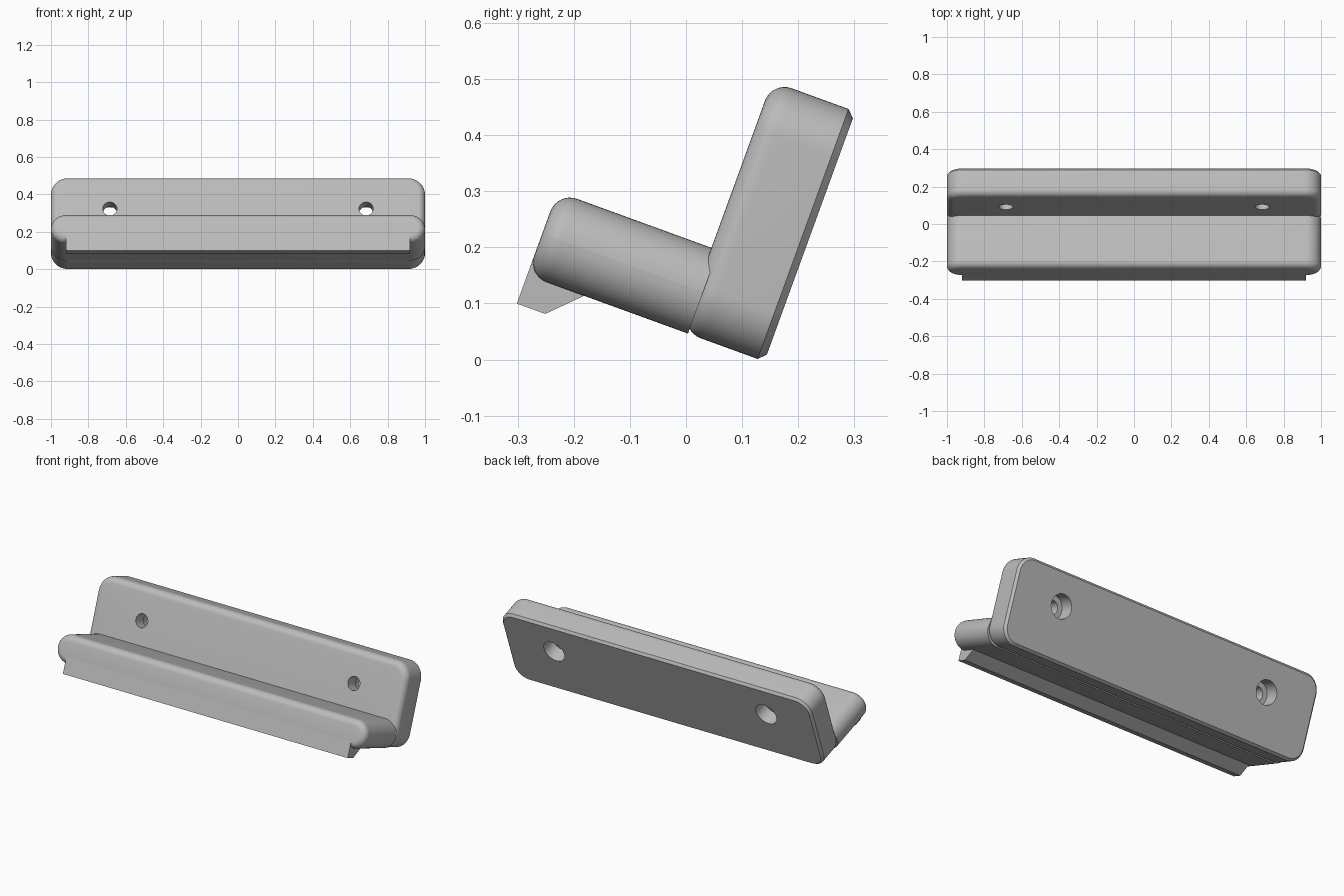
import bpy, bmesh, math
from math import sin, cos, pi, radians

if "Cube" in bpy.data.objects:
    bpy.data.objects.remove(bpy.data.objects["Cube"])

TILT = radians(-20)          # whole bracket leans back
BACK, FRONT = 0.132, -0.026  # wall plate depth
BOTTOM, TOP = 0.046, 0.52    # wall plate height
ARM_TOP, ARM_FRONT = 0.204, -0.318
FILLET, BEVEL = 0.037, 0.013

grey = bpy.data.materials.new("light_grey")
grey.use_nodes = True
colour = (0.5, 0.5, 0.5, 1)
grey.diffuse_color = colour
grey.node_tree.nodes["Principled BSDF"].inputs["Base Color"].default_value = colour


def finish(name, bm, angle=28):
    bmesh.ops.recalc_face_normals(bm, faces=bm.faces)
    mesh = bpy.data.meshes.new(name)
    bm.to_mesh(mesh)
    bm.free()
    mesh.materials.append(grey)
    obj = bpy.data.objects.new(name, mesh)
    bpy.context.collection.objects.link(obj)
    obj.rotation_euler.x = TILT
    obj.location.z = -0.0015
    bpy.ops.object.select_all(action='DESELECT')
    obj.select_set(True)
    bpy.context.view_layer.objects.active = obj
    bpy.ops.object.shade_smooth_by_angle(angle=radians(angle))
    return obj


def loft(bm, rings):
    """Bridge rings of points and cap both ends."""
    loops = [[bm.verts.new(p) for p in ring] for ring in rings]
    for a, b in zip(loops, loops[1:]):
        for i in range(len(a)):
            j = (i + 1) % len(a)
            bm.faces.new((a[i], a[j], b[j], b[i]))
    bm.faces.new(loops[0])
    bm.faces.new(loops[-1])


def rounded_ring(y, inset, low, high, radius, steps=12):
    """Rounded rectangle, two units wide, shrunk by inset."""
    r = radius - inset
    points = []
    for k, (sx, sz) in enumerate(((1, 1), (-1, 1), (-1, -1), (1, -1))):
        cx = sx * (1 - radius)
        cz = high - radius if sz > 0 else low + radius
        for i in range(steps + 1):
            a = (k + i / steps) * pi / 2
            points.append((cx + r * cos(a), y, cz + r * sin(a)))
    return points


def soft_front(y, low, high, radius, steps=8):
    """Rings forming a quarter-round front edge."""
    rings = []
    for i in range(steps + 1):
        a = i / steps * pi / 2
        rings.append(rounded_ring(y + FILLET * (1 - cos(a)),
                                  FILLET * (1 - sin(a)), low, high, radius))
    return rings


# Wall plate: rounded front edge, bevelled back edge
bm = bmesh.new()
loft(bm, soft_front(FRONT, BOTTOM, TOP, 0.09)
     + [rounded_ring(BACK - BEVEL, 0, BOTTOM, TOP, 0.09),
        rounded_ring(BACK, BEVEL, BOTTOM, TOP, 0.09)])
plate = finish("wall_plate", bm)

# Stepped screw holes, wider at the back
for side in (-1, 1):
    bm = bmesh.new()
    profile = ((FRONT - 0.05, 0.038), (0.05, 0.038), (0.05, 0.066), (BACK + 0.05, 0.066))
    loft(bm, [[(side * 0.685 + r * cos(i * pi / 20), y, 0.336 + r * sin(i * pi / 20))
               for i in range(40)] for y, r in profile])
    cutter = finish("hole_cutter", bm)
    cutter.hide_render = True
    cut = plate.modifiers.new("screw_hole", 'BOOLEAN')
    cut.operation, cut.solver, cut.object = 'DIFFERENCE', 'EXACT', cutter
    # Cut first, so the smoothing acts on the finished edges
    bpy.context.view_layer.objects.active = plate
    bpy.ops.object.modifier_apply(modifier=cut.name)
    bpy.data.objects.remove(cutter)
bpy.ops.object.select_all(action='DESELECT')
plate.select_set(True)
bpy.ops.object.shade_smooth_by_angle(angle=radians(28))

# Arm: thick bar with fully rounded ends
bm = bmesh.new()
radius = (ARM_TOP - BOTTOM) / 2
loft(bm, soft_front(ARM_FRONT, BOTTOM, ARM_TOP, radius)
     + [rounded_ring(FRONT + BEVEL, 0, BOTTOM, ARM_TOP, radius)])
finish("arm", bm)

# Lip: hooked strip under the front of the arm
bm = bmesh.new()
section = ((ARM_FRONT, 0.085), (ARM_FRONT, -0.008), (-0.264, -0.008), (-0.198, 0.058), (-0.198, 0.085))
loft(bm, [[(x, y, z) for y, z in section] for x in (-0.92, 0.92)])
finish("front_lip", bm)
